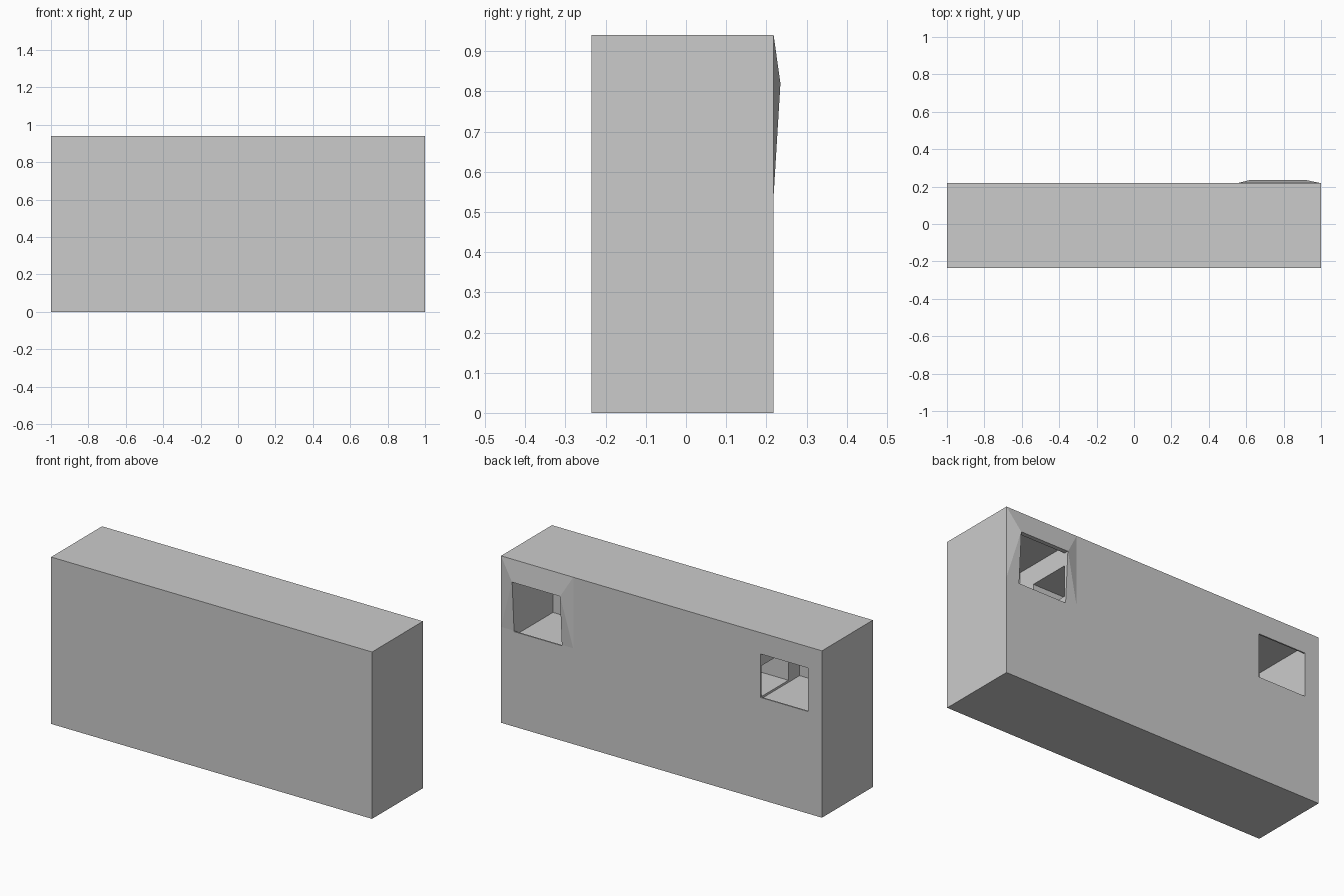
import bpy, bmesh

if "Cube" in bpy.data.objects:
    bpy.data.objects.remove(bpy.data.objects["Cube"])


def hull(name, points):
    """Convex solid through the given points."""
    bm = bmesh.new()
    for p in points:
        bm.verts.new(p)
    bmesh.ops.convex_hull(bm, input=bm.verts)
    bmesh.ops.dissolve_limit(bm, angle_limit=0.001, verts=bm.verts, edges=bm.edges)
    bmesh.ops.recalc_face_normals(bm, faces=bm.faces)
    mesh = bpy.data.meshes.new(name)
    bm.to_mesh(mesh)
    bm.free()
    obj = bpy.data.objects.new(name, mesh)
    bpy.context.collection.objects.link(obj)
    return obj


def block(name, xs, ys, zs):
    return hull(name, [(x, y, z) for x in xs for y in ys for z in zs])


def combine(target, tool, operation):
    mod = target.modifiers.new(tool.name, 'BOOLEAN')
    mod.operation = operation
    mod.solver = 'EXACT'
    mod.object = tool
    bpy.context.view_layer.objects.active = target
    bpy.ops.object.modifier_apply(modifier=mod.name)
    bpy.data.objects.remove(tool, do_unlink=True)


BACK = 0.218

# Main slab
housing = block("housing", (-1, 1), (-0.235, BACK), (0, 0.94))

# Shallow hood above the right-hand window
hood = hull("window_hood", [
    (0.55, BACK, 0.94), (1, BACK, 0.94), (0.55, BACK, 0.54), (1, BACK, 0.54),
    (0.62, 0.235, 0.82), (0.92, 0.235, 0.82), (0.78, 0.1, 0.75)])
combine(housing, hood, 'UNION')

# Two chambers, each opening through a window in the back:
# x range, chamber floor, window sill
for side, x0, x1, floor, sill in (("right", 0.62, 0.92, 0.51, 0.535),
                                  ("left", -0.913, -0.617, 0.565, 0.575)):
    combine(housing, block(side + "_chamber", (x0, x1), (-0.13, 0.21), (floor, 0.86)), 'DIFFERENCE')
    combine(housing, block(side + "_window", (x0 + .001, x1 - .001), (0.1, 0.3), (sill, 0.82)), 'DIFFERENCE')

# Passage joining the chambers behind the back skin
combine(housing, block("passage", (-0.7, 0.7), (-0.03, 0.208), (0.577, 0.75)), 'DIFFERENCE')
